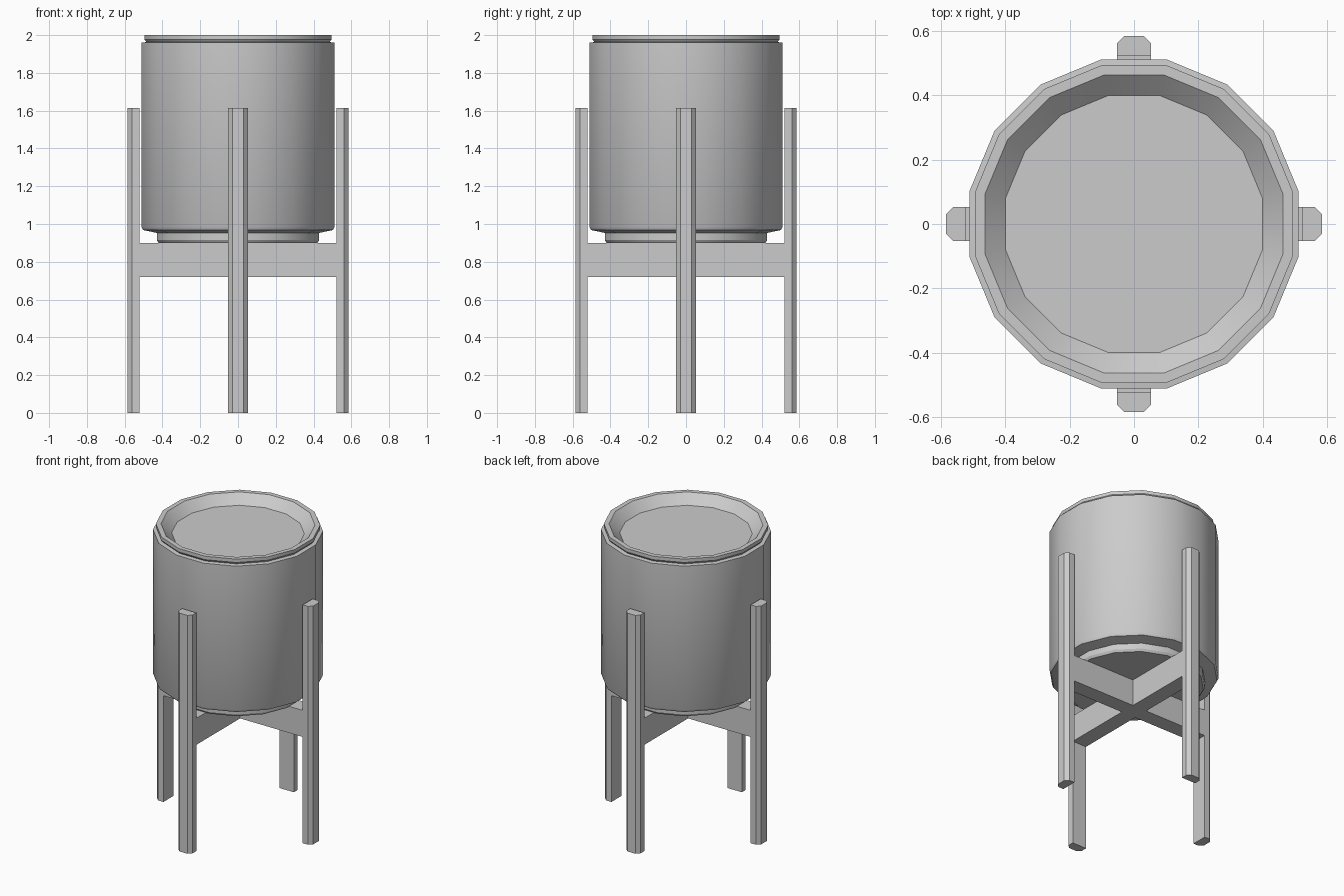
import bpy, bmesh, math
from mathutils import Matrix

if "Cube" in bpy.data.objects:
    bpy.data.objects.remove(bpy.data.objects["Cube"])

SIDES = 16
FLAT = math.cos(math.pi / SIDES)   # flat-to-corner ratio of the pot


def finish(name, bm):
    bmesh.ops.recalc_face_normals(bm, faces=bm.faces)
    me = bpy.data.meshes.new(name)
    bm.to_mesh(me)
    bm.free()
    ob = bpy.data.objects.new(name, me)
    bpy.context.collection.objects.link(ob)
    return ob


def prism(name, outline, z0, z1):
    bm = bmesh.new()
    face = bm.faces.new([bm.verts.new((x, y, z0)) for x, y in outline])
    ext = bmesh.ops.extrude_face_region(bm, geom=[face], use_keep_orig=True)
    top = [v for v in ext["geom"] if isinstance(v, bmesh.types.BMVert)]
    bmesh.ops.translate(bm, verts=top, vec=(0, 0, z1 - z0))
    return finish(name, bm)


def lathe(name, profile):
    bm = bmesh.new()
    rings = []
    for r, z in profile:
        angles = [(i + 0.5) * math.tau / SIDES for i in range(SIDES)]
        rings.append([bm.verts.new((r / FLAT * math.cos(a), r / FLAT * math.sin(a), z))
                      for a in angles])
    for a, b in zip(rings, rings[1:]):
        for i in range(SIDES):
            j = (i + 1) % SIDES
            bm.faces.new((a[i], a[j], b[j], b[i]))
    bm.faces.new(rings[0])
    bm.faces.new(rings[-1])
    return finish(name, bm)


# Pot: foot, body, grooved lip, and sloped inner rim down to the soil level
pot = lathe("pot", [
    (0.42, 0.90), (0.43, 0.915), (0.43, 0.953), (0.503, 0.968), (0.512, 0.985),
    (0.512, 1.96), (0.485, 1.963), (0.495, 1.977), (0.495, 2.0),
    (0.464, 2.0), (0.40, 1.94)])
bpy.context.view_layer.objects.active = pot
pot.select_set(True)
bpy.ops.object.shade_smooth_by_angle(angle=math.radians(30))

# Legs: rectangular posts with chamfered outer corners
section = [(-0.053, 0.522), (0.053, 0.522), (0.053, 0.562),
           (0.03, 0.585), (-0.03, 0.585), (-0.053, 0.562)]
for i, side in enumerate(("back", "left", "front", "right")):
    leg = prism(side + "_leg", section, 0.0, 1.615)
    leg.data.transform(Matrix.Rotation(i * math.pi / 2, 4, 'Z'))

# Cross brace carrying the pot
w, e = 0.053, 0.522
cross = []
for i in range(4):
    c, s = round(math.cos(i * math.pi / 2)), round(math.sin(i * math.pi / 2))
    for x, y in ((e, -w), (e, w), (w, w)):
        cross.append((c * x - s * y, s * x + c * y))
prism("cross_brace", cross, 0.72, 0.90)
